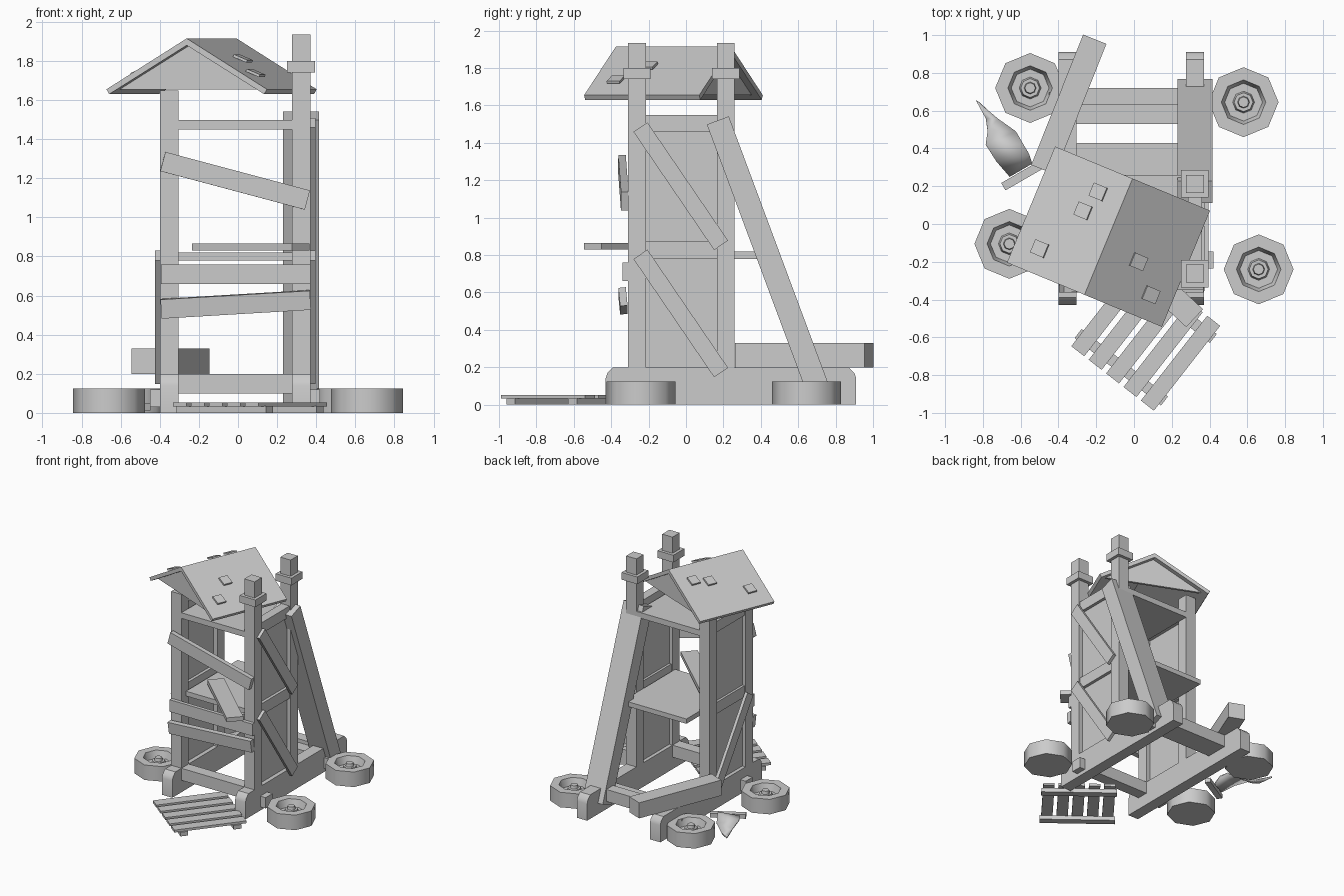
import bpy, bmesh, math
from mathutils import Matrix, Vector, Euler

if "Cube" in bpy.data.objects:
    bpy.data.objects.remove(bpy.data.objects["Cube"])

mat = bpy.data.materials.new("weathered grey wood")
mat.diffuse_color = (0.6, 0.6, 0.6, 1)
mat.use_nodes = True
mat.node_tree.nodes["Principled BSDF"].inputs["Base Color"].default_value = mat.diffuse_color


def finish(name, bm, smooth=None):
    bmesh.ops.recalc_face_normals(bm, faces=bm.faces)
    me = bpy.data.meshes.new(name)
    bm.to_mesh(me)
    bm.free()
    me.materials.append(mat)
    ob = bpy.data.objects.new(name, me)
    bpy.context.collection.objects.link(ob)
    if smooth:
        bpy.ops.object.select_all(action='DESELECT')
        ob.select_set(True)
        bpy.context.view_layer.objects.active = ob
        bpy.ops.object.shade_smooth_by_angle(angle=math.radians(smooth))
    return ob


def beam(name, center, size, rot=(0, 0, 0)):
    bm = bmesh.new()
    m = Matrix.Translation(center) @ Euler(rot).to_matrix().to_4x4() @ Matrix.Diagonal((*size, 1))
    bmesh.ops.create_cube(bm, size=1, matrix=m)
    return finish(name, bm)


def box(name, x0, x1, y0, y1, z0, z1):
    return beam(name, ((x0 + x1) / 2, (y0 + y1) / 2, (z0 + z1) / 2), (x1 - x0, y1 - y0, z1 - z0))


def prism(name, pts, vec, smooth=None):
    bm = bmesh.new()
    f = bm.faces.new([bm.verts.new(p) for p in pts])
    r = bmesh.ops.extrude_face_region(bm, geom=[f])
    bmesh.ops.translate(bm, vec=vec, verts=[v for v in r['geom'] if isinstance(v, bmesh.types.BMVert)])
    return finish(name, bm, smooth)


# base rails with chamfered ends
rail = [(-.43, 0), (.91, 0), (.91, .14), (.9, .17), (.87, .2), (-.39, .2), (-.42, .17), (-.43, .14)]
for side, x in (("left", -.4), ("right", .275)):
    prism(side + "_base_rail", [(x, y, z) for y, z in rail], (.095, 0, 0), 40)

# cross beams of the base
box("front_cross_beam", -.305, .275, -.31, -.215, .1, .2)
box("rear_cross_beam", -.305, .275, .63, .72, .1, .2)
box("rear_cross_ledge", -.305, .275, .53, .63, .1, .17)

# posts and side walls
for side, x, top in (("left", -.4, 1.65), ("right", .275, 1.935)):
    for end, y in (("front", -.31), ("back", .165)):
        box(f"{side}_{end}_post", x, x + .095, y, y + .095, .1, top)
        if side == "right":
            box(f"{side}_{end}_collar", x - .025, x + .12, y - .025, y + .12, 1.74, 1.80)
    for z0, z1 in ((.78, .875), (1.46, 1.55)):
        box(side + "_wall_bar", x + .01, x + .085, -.215, .165, z0, z1)
    box(side + "_wall_panel", x + .03, x + .06, -.215, .165, .2, 1.5)

# diagonal wall boards
diag = math.atan2(-.63, .43)
for name, x, z in (("right_lower", .383, .488), ("right_upper", .383, 1.168), ("left_lower", -.412, .488)):
    beam(name + "_diagonal", (x, -.028, z), (.025, .765, .09), (diag, 0, 0))

# platforms
box("middle_floor", -.305, .275, -.25, .43, .78, .82)
box("upper_floor", -.305, .275, -.31, .26, 1.45, 1.497)

# leaning rear brace
beam("rear_brace", (.323, .44, .795), (.185, 1.547, .125), (math.atan2(-1.45, .54), 0, 0))

# boards nailed across the front
beam("front_upper_board", (-.015, -.335, 1.187), (.765, .04, .102), (0, math.atan2(.2, .75), .02))
box("front_middle_board", -.395, .37, -.34, -.31, .66, .76)
beam("front_lower_board", (-.012, -.337, .555), (.765, .04, .098), (.1, -math.atan2(.045, .76), 0))
beam("loose_plank", (.065, -.26, .848), (.7, .13, .035), (0, 0, math.radians(-43)))

# fallen timber at the back
beam("fallen_timber", (-.345, .633, .265), (.743, .133, .13), (0, 0, math.radians(68.3)))

# twisted roof
A = math.radians(-22.5)
R = Matrix.Translation((-.135, -.067, 0)) @ Matrix.Rotation(A, 4, 'Z')
HW, HL, EAVE, RIDGE = .444, .333, 1.655, 1.915
slope = math.atan2(RIDGE - EAVE, HW)
sec = [(-HW, EAVE), (0, RIDGE), (HW, EAVE), (HW - .015, EAVE - .025), (0, RIDGE - .035), (-HW + .015, EAVE - .025)]
along = R.to_3x3() @ Vector((0, 2 * HL, 0))
prism("roof", [R @ Vector((x, -HL, z)) for x, z in sec], along)
for end, y in (("front", -HL + .04), ("back", HL - .06)):
    tri = [(-HW + .05, 1.655), (HW - .05, 1.655), (0, RIDGE - .033)]
    prism(end + "_gable", [R @ Vector((x, y, z)) for x, z in tri], along.normalized() * .02)

# loose shingles
for i, (x, y) in enumerate([(-.19, .17), (-.27, .07), (-.5, -.13), (.025, -.2), (.09, -.375)]):
    p = R.inverted() @ Vector((x, y, 0))
    s = 1 if p.x > 0 else -1
    z = RIDGE - abs(p.x) * math.tan(slope) + .014
    m = R @ Matrix.Translation((p.x, p.y, z)) @ Matrix.Rotation(s * (slope - .15), 4, 'Y')
    bm = bmesh.new()
    bmesh.ops.create_cube(bm, size=1, matrix=m @ Matrix.Diagonal((.08, .075, .014, 1)))
    finish(f"shingle_{i + 1}", bm)

# detached wheels, eight sided
prof = [(0, 0), (.185, 0), (.185, .125), (.118, .125), (.1, .065), (.058, .065),
        (.05, .095), (.032, .095), (.028, .12), (0, .12)]
for i, (x, y) in enumerate([(-.55, .72), (.58, .645), (-.66, -.105), (.66, -.24)]):
    bm = bmesh.new()
    vs = [bm.verts.new((r, 0, z)) for r, z in prof]
    es = [bm.edges.new(e) for e in zip(vs, vs[1:])]
    bmesh.ops.spin(bm, geom=vs + es, cent=(0, 0, 0), axis=(0, 0, 1), angle=math.tau, steps=8)
    bmesh.ops.remove_doubles(bm, verts=bm.verts, dist=.0005)
    bmesh.ops.translate(bm, vec=(x, y, 0), verts=bm.verts)
    finish(f"wheel_{i + 1}", bm, 47)

# axle stubs
for y in (-.19, .65):
    for x in (-.45, .365):
        box("axle_stub", x, x + .055, y - .045, y + .045, .03, .12)

# slatted pallet in front
P = math.radians(52)
d, n = Vector((math.cos(P), math.sin(P), 0)), Vector((math.sin(P), -math.cos(P), 0))
mid = Vector((.062, -.593, 0))
for i in range(5):
    c = mid + n * .117 * (i - 2)
    beam(f"pallet_slat_{i + 1}", (c.x, c.y, .043), (.57, .087, .02), (0, 0, P))
for s in (-1, 1):
    c = mid + d * .21 * s
    beam("pallet_cross_bar", (c.x, c.y, .017), (.06, .58, .034), (0, 0, P))

# fallen banner: stick and wavy cloth
beam("banner_stick", (-.575, .265, .03), (.27, .045, .035), (0, 0, math.radians(30)))
rows = [(-.66, .255, -.54, .325, .03), (-.73, .335, -.555, .37, .08), (-.785, .42, -.585, .42, .095),
        (-.775, .49, -.625, .485, .05), (-.785, .56, -.72, .555, .02), (-.835, .655, -.825, .65, .05)]
bm = bmesh.new()
vr = [(bm.verts.new((a, b, z)), bm.verts.new((c, e, z))) for a, b, c, e, z in rows]
for p, q in zip(vr, vr[1:]):
    bm.faces.new((p[0], p[1], q[1], q[0]))
cloth = finish("banner_cloth", bm, 60)
sol = cloth.modifiers.new("thickness", 'SOLIDIFY')
sol.thickness = .01
